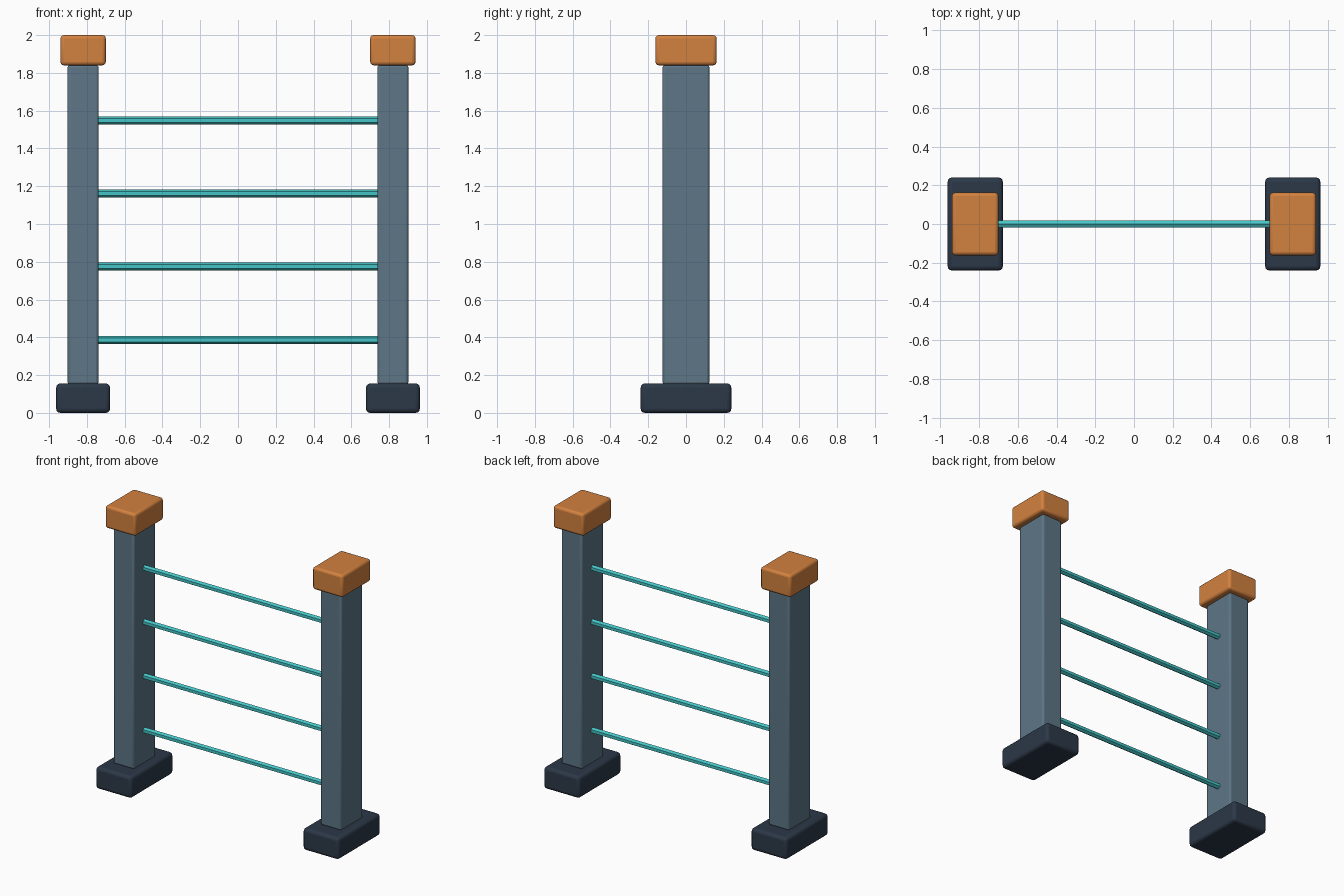
import bpy
import math

if "Cube" in bpy.data.objects:
    bpy.data.objects.remove(bpy.data.objects["Cube"])


def material(name, rgb):
    m = bpy.data.materials.new(name)
    m.diffuse_color = (*rgb, 1)
    m.use_nodes = True
    m.node_tree.nodes["Principled BSDF"].inputs["Base Color"].default_value = m.diffuse_color
    return m


SLATE = material("slate", (0.11, 0.18, 0.24))
NAVY = material("navy", (0.025, 0.04, 0.065))
ORANGE = material("orange", (0.65, 0.22, 0.05))
TEAL = material("teal", (0.06, 0.56, 0.57))


def rounded_box(name, x, z0, z1, width, depth, bevel, mat):
    bpy.ops.mesh.primitive_cube_add(size=1, location=(x, 0, (z0 + z1) / 2))
    ob = bpy.context.object
    ob.name = name
    ob.scale = (width, depth, z1 - z0)
    bpy.ops.object.transform_apply(location=False, rotation=False, scale=True)
    mod = ob.modifiers.new("rounded_edges", 'BEVEL')
    mod.width = bevel
    mod.segments = 3
    ob.data.materials.append(mat)
    bpy.ops.object.shade_smooth_by_angle(angle=math.radians(35))


# Left and right uprights: foot, post and cap
for side, x in (("left", -0.82), ("right", 0.82)):
    rounded_box(side + "_foot", x, 0, 0.156, 0.285, 0.48, 0.022, NAVY)
    rounded_box(side + "_post", x, 0.15, 1.842, 0.164, 0.248, 0.014, SLATE)
    rounded_box(side + "_cap", x, 1.84, 2.0, 0.24, 0.324, 0.018, ORANGE)

# Four evenly spaced hexagonal rungs
for i in range(4):
    bpy.ops.mesh.primitive_cylinder_add(
        vertices=6, radius=0.021, depth=1.5, location=(0, 0, 0.387 * (i + 1)))
    rung = bpy.context.object
    rung.name = f"rung_{i + 1}"
    # Lay along x with a hexagon corner pointing up
    rung.rotation_euler = (math.radians(90), 0, math.radians(90))
    rung.data.materials.append(TEAL)
